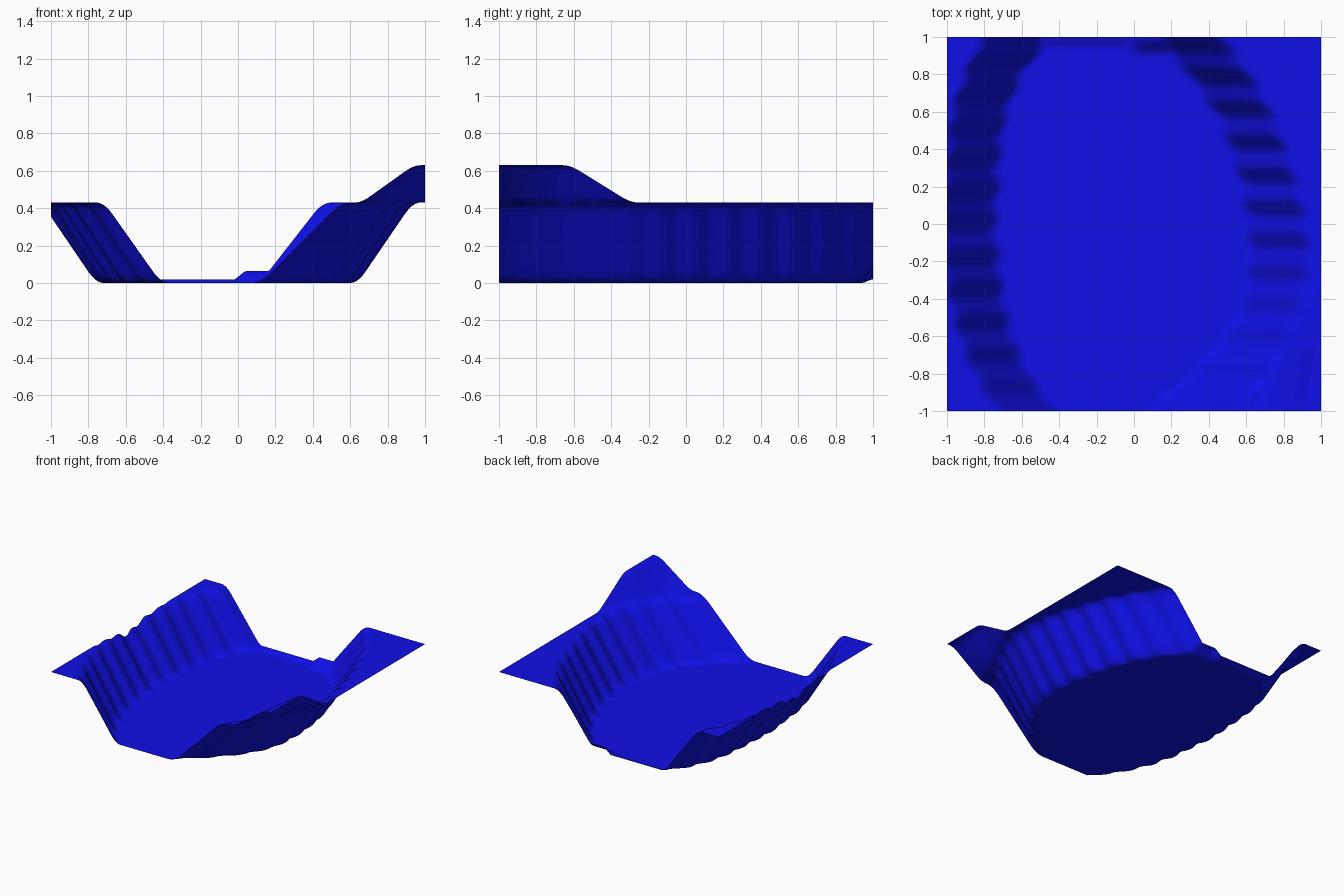
import bpy, bmesh, math

if "Cube" in bpy.data.objects:
    bpy.data.objects.remove(bpy.data.objects["Cube"])

# Rows of the valley: y, left wall foot, left wall top, right wall foot, right wall top
ROWS = [
    (-1.0, -0.38, -0.77, 0.05, 0.60),
    (-0.8, -0.53, -0.89, 0.29, 0.74),
    (-0.6, -0.62, -0.97, 0.47, 0.86),
    (-0.4, -0.67, -1.02, 0.57, 0.94),
    (-0.2, -0.69, -1.04, 0.59, 0.97),
    (0.0, -0.71, -1.09, 0.58, 0.95),
    (0.2, -0.70, -1.04, 0.55, 0.90),
    (0.4, -0.69, -1.02, 0.49, 0.84),
    (0.6, -0.66, -1.00, 0.41, 0.76),
    (0.8, -0.58, -0.93, 0.27, 0.65),
    (1.0, -0.43, -0.84, 0.08, 0.51),
]
CLIFF, PEAK, N = 0.43, 0.20, 120


def ramp(t, a=0.22):
    """Straight slope with rounded foot and rounded top."""
    t = min(max(t, 0.0), 1.0)
    v = 1 / (1 - a)
    if t < a:
        return v * t * t / (2 * a)
    if t > 1 - a:
        return 1 - v * (1 - t) ** 2 / (2 * a)
    return v * (t - a / 2)


def row_at(y):
    for lo, hi in zip(ROWS, ROWS[1:]):
        if y <= hi[0] + 1e-6:
            f = (y - lo[0]) / (hi[0] - lo[0])
            return [p + (q - p) * f for p, q in zip(lo[1:], hi[1:])]


def height(x, y):
    lf, lt, rf, rt = row_at(y)
    # Fluted ripples along both walls
    k = 0.012 * math.sin(36 * y)
    left = ramp((x - lf - k) / (lt - lf))
    right = ramp((x - rf - k) / (rt - rf))
    z = CLIFF * max(left, right)
    # Slightly lifted floor at the back edge
    z = max(z, 0.02 * ramp((y - 0.94) / 0.06))
    z = max(z, 0.065 * ramp((y - 0.9) / 0.1) * ramp((x + 0.05) / 0.1))
    # Hill in the front right corner
    start = 1 - (y + 0.25) * -0.507 if y > -0.25 else 1 + (y + 0.25) * 0.507
    width = 0.21 + 0.15 * min(max((-0.67 - y) / 0.33, 0), 1)
    return z + PEAK * ramp((x - start) / width)


# Terrain sheet
bm = bmesh.new()
bmesh.ops.create_grid(bm, x_segments=N, y_segments=N, size=1.0)
for v in bm.verts:
    v.co.z = height(v.co.x, v.co.y)
for f in bm.faces:
    f.smooth = True
mesh = bpy.data.meshes.new("valley_terrain")
bm.to_mesh(mesh)
bm.free()
terrain = bpy.data.objects.new("valley_terrain", mesh)
bpy.context.collection.objects.link(terrain)

# Blue surface
mat = bpy.data.materials.new("blue")
mat.diffuse_color = (0.005, 0.005, 0.8, 1)
mat.use_nodes = True
mat.node_tree.nodes["Principled BSDF"].inputs["Base Color"].default_value = mat.diffuse_color
mesh.materials.append(mat)
